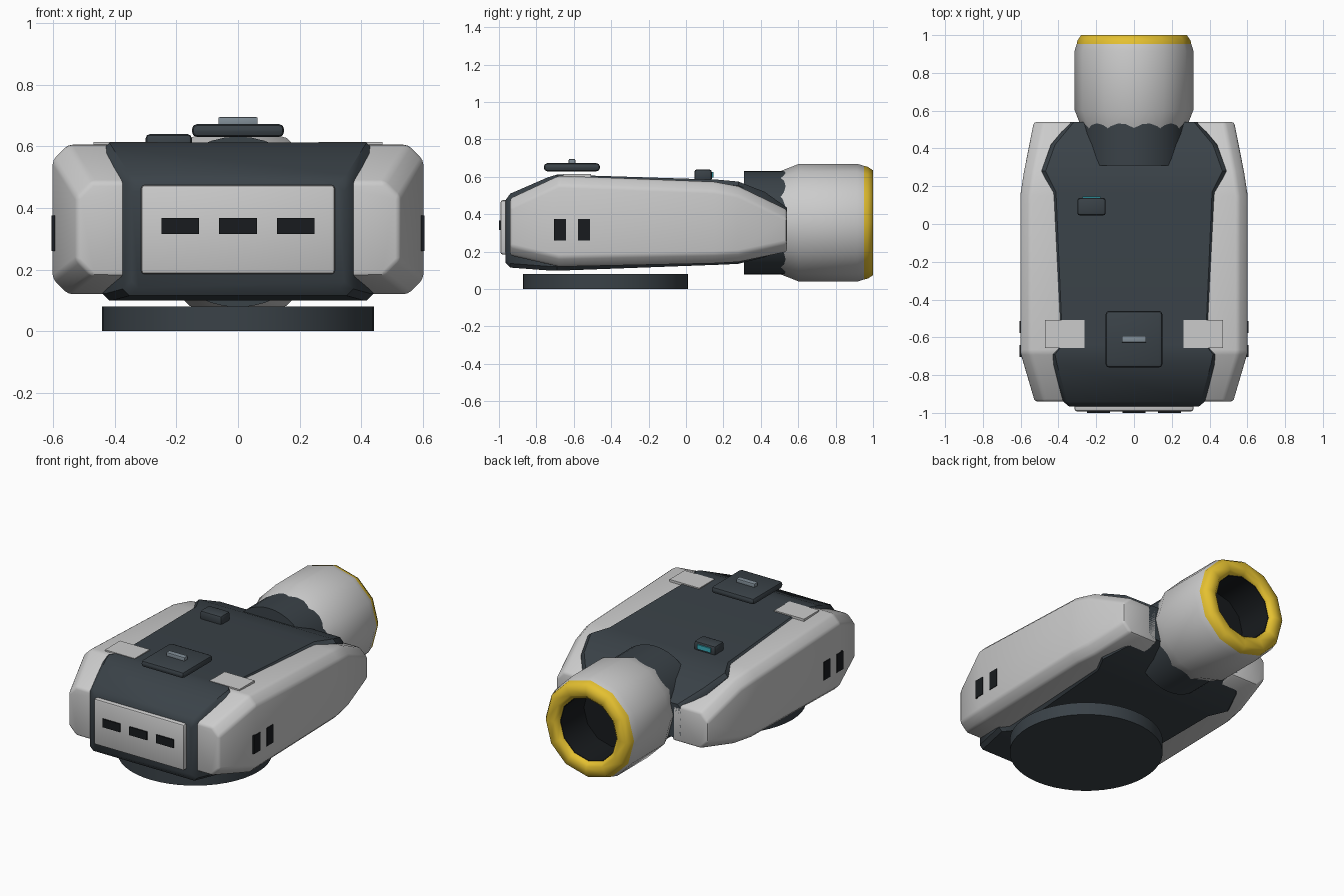
import bpy, bmesh, math

if "Cube" in bpy.data.objects:
    bpy.data.objects.remove(bpy.data.objects["Cube"])

def mat(name, rgb):
    m = bpy.data.materials.new(name)
    m.diffuse_color = (*rgb, 1)
    m.use_nodes = True
    m.node_tree.nodes["Principled BSDF"].inputs["Base Color"].default_value = m.diffuse_color
    return m

DARK = mat("dark_shell", (0.042, 0.054, 0.064))
BLACK = mat("black", (0.009, 0.011, 0.013))
GOLD = mat("gold", (0.78, 0.53, 0.03))
TEAL = mat("teal", (0.04, 0.42, 0.5))
STEEL = mat("steel", (0.22, 0.27, 0.31))

def finish(name, bm, material=None, bevel=0, segs=2, smooth=35):
    bmesh.ops.recalc_face_normals(bm, faces=bm.faces)
    if bevel:
        edges = [e for e in bm.edges if len(e.link_faces) == 2
                 and e.calc_face_angle() > math.radians(25)]
        bmesh.ops.bevel(bm, geom=edges, offset=bevel, segments=segs,
                        profile=0.5, affect='EDGES', clamp_overlap=True)
    me = bpy.data.meshes.new(name)
    bm.to_mesh(me)
    bm.free()
    ob = bpy.data.objects.new(name, me)
    bpy.context.collection.objects.link(ob)
    if material:
        me.materials.append(material)
    bpy.ops.object.select_all(action='DESELECT')
    ob.select_set(True)
    bpy.context.view_layer.objects.active = ob
    bpy.ops.object.shade_smooth_by_angle(angle=math.radians(smooth))
    return ob

def box(name, lo, hi, material=None, bevel=0):
    bm = bmesh.new()
    bmesh.ops.create_cube(bm, size=1)
    for v in bm.verts:
        v.co = [(a + b) / 2 + c * (b - a) for a, b, c in zip(lo, hi, v.co)]
    return finish(name, bm, material, bevel)

def loft(name, rings, material=None, bevel=0):
    bm = bmesh.new()
    loops = [[bm.verts.new(p) for p in r] for r in rings]
    n = len(loops[0])
    for a, b in zip(loops, loops[1:]):
        for i in range(n):
            j = (i + 1) % n
            bm.faces.new((a[i], a[j], b[j], b[i]))
    bm.faces.new(loops[0])
    bm.faces.new(loops[-1])
    return finish(name, bm, material, bevel)

def lathe(name, profile, sides, material=None, z=0.355, smooth=40):
    # profile of (radius, y) points, closed, turned about the barrel axis
    bm = bmesh.new()
    loops = []
    for k in range(sides):
        a = 2 * math.pi * k / sides
        loops.append([bm.verts.new((r * math.cos(a), y, z + r * math.sin(a)))
                      for r, y in profile])
    n = len(profile)
    for k in range(sides):
        a, b = loops[k], loops[(k + 1) % sides]
        for i in range(n):
            j = (i + 1) % n
            if profile[i][0] + profile[j][0] > 0:
                bm.faces.new((a[i], a[j], b[j], b[i]))
    bmesh.ops.remove_doubles(bm, verts=bm.verts, dist=1e-5)
    return finish(name, bm, material, smooth=smooth)

# mounting disc
bm = bmesh.new()
bmesh.ops.create_cone(bm, cap_ends=True, segments=48, radius1=0.442, radius2=0.442, depth=0.08)
bmesh.ops.translate(bm, verts=bm.verts, vec=(0, -0.43, 0.04))
finish("base_disc", bm, DARK)

# dark central hull: y, half width, bottom, top
core = [(-0.965, 0.345, 0.14, 0.475), (-0.94, 0.375, 0.115, 0.51),
        (-0.74, 0.43, 0.1, 0.597), (-0.69, 0.44, 0.1, 0.612), (-0.64, 0.4, 0.1, 0.611),
        (0.17, 0.435, 0.13, 0.585), (0.28, 0.49, 0.135, 0.575),
        (0.42, 0.44, 0.17, 0.52), (0.54, 0.34, 0.22, 0.435)]
c = 0.022
rings = [[(s * x, y, z) for s, x, z in
          ((1, w - c, z0), (1, w, z0 + c), (1, w, z1 - c), (1, w - c, z1),
           (-1, w - c, z1), (-1, w, z1 - c), (-1, w, z0 + c), (-1, w - c, z0))]
         for y, w, z0, z1 in core]
loft("central_hull", rings, DARK)

# grey side armour with chamfered outer edges
armour = [(-0.94, 0.525, 0.18, 0.485), (-0.68, 0.602, 0.12, 0.606),
          (0.15, 0.602, 0.138, 0.574), (0.28, 0.582, 0.145, 0.55),
          (0.54, 0.53, 0.2, 0.425)]
c = 0.05
for side, s in (("left", -1), ("right", 1)):
    rings = [[(s * x, y, z) for x, z in
              ((0.28, z0), (w - c, z0), (w, z0 + c), (w, z1 - c), (w - c, z1), (0.28, z1))]
             for y, w, z0, z1 in armour]
    loft(side + "_armour", rings, bevel=0.014)
    # tab reaching over the hull, and two side vents
    xs = sorted((s * 0.262, s * 0.47))
    box(side + "_armour_tab", (xs[0], -0.657, 0.55), (xs[1], -0.507, 0.614))
    for i, y in enumerate((-0.673, -0.545)):
        xs = sorted((s * 0.57, s * 0.606))
        box(f"{side}_vent_{i}", (xs[0], y - 0.032, 0.26), (xs[1], y + 0.032, 0.375), BLACK)

# front panel with three slots
box("front_panel", (-0.315, -0.992, 0.185), (0.315, -0.94, 0.475), bevel=0.012)
for i in (-1, 0, 1):
    x = i * 0.187
    box(f"front_slot_{i + 1}", (x - 0.061, -1.0, 0.315), (x + 0.061, -0.97, 0.367), BLACK)

# top hatch with handle
box("top_hatch", (-0.15, -0.76, 0.63), (0.15, -0.46, 0.673), DARK, 0.018)
box("hatch_handle", (-0.064, -0.627, 0.665), (0.064, -0.592, 0.695), STEEL, 0.004)

# small sensor with lit window
box("sensor", (-0.3, 0.045, 0.575), (-0.15, 0.138, 0.64), DARK, 0.014)
box("sensor_window", (-0.272, 0.12, 0.597), (-0.178, 0.146, 0.625), TEAL)

# barrel: round collar, twelve-sided sleeve, muzzle ring and bore
lathe("barrel_collar", [(0, 0.31), (0.277, 0.31), (0.277, 0.56), (0, 0.56)], 40, DARK)
lathe("barrel_sleeve", [(0, 0.49), (0.27, 0.49), (0.315, 0.605), (0.315, 0.915),
                        (0.302, 0.957), (0.21, 0.957), (0.21, 0.7), (0, 0.7)], 12)
lathe("muzzle_ring", [(0.304, 0.95), (0.299, 0.972), (0.28, 1.0), (0.225, 1.0),
                      (0.2, 0.978), (0.2, 0.95)], 12, GOLD, smooth=60)
lathe("barrel_bore", [(0, 0.72), (0.207, 0.72), (0.207, 0.97), (0.196, 0.97),
                      (0.196, 0.74), (0, 0.74)], 12, BLACK)
